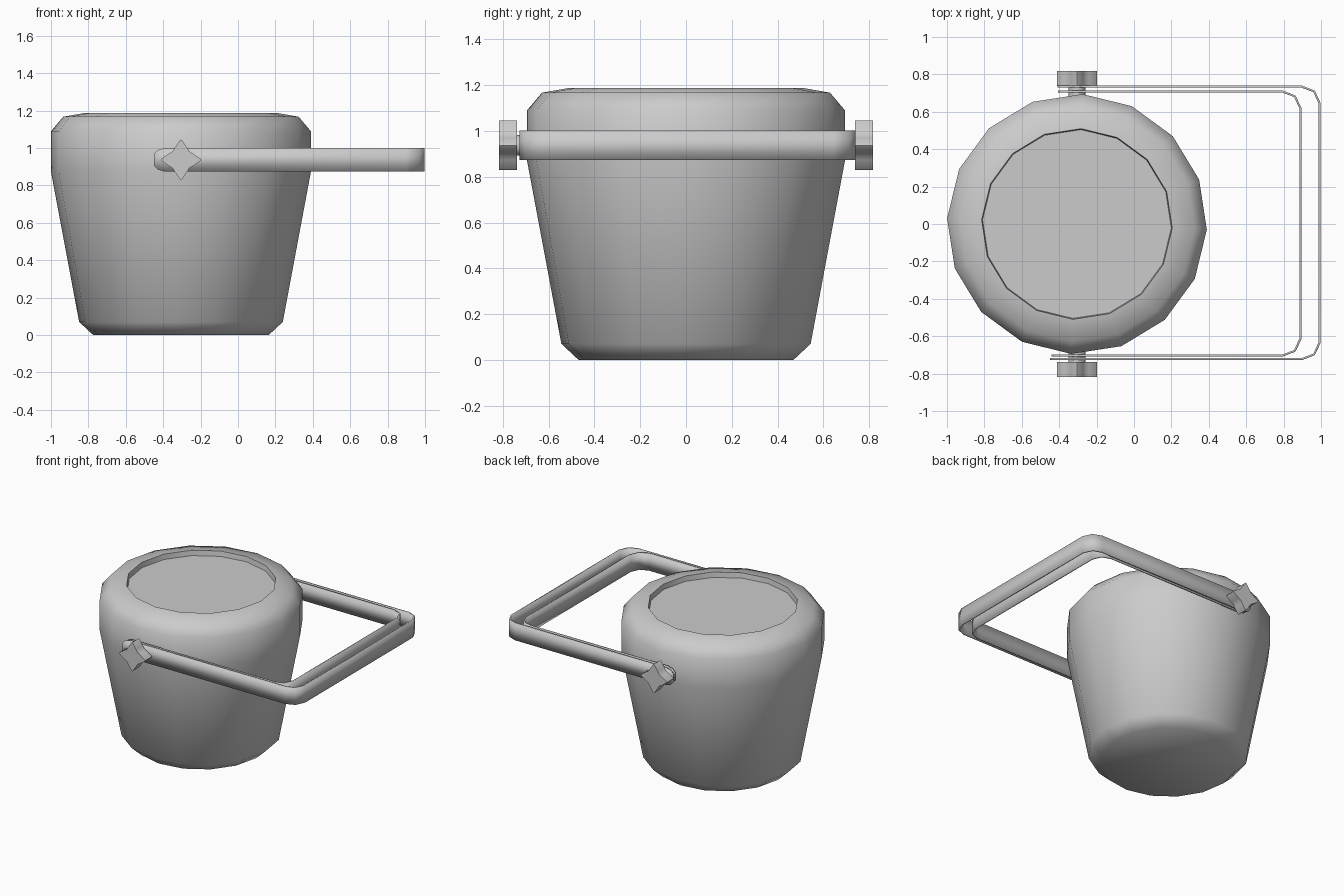
import bpy, bmesh
from math import cos, sin, pi, radians

if "Cube" in bpy.data.objects:
    bpy.data.objects.remove(bpy.data.objects["Cube"])

CX = -0.305      # pot axis
HZ = 0.937       # handle height


def make(name, verts, faces, angle):
    me = bpy.data.meshes.new(name)
    me.from_pydata(verts, [], faces)
    bm = bmesh.new()
    bm.from_mesh(me)
    bmesh.ops.recalc_face_normals(bm, faces=bm.faces)
    bm.to_mesh(me)
    bm.free()
    ob = bpy.data.objects.new(name, me)
    bpy.context.collection.objects.link(ob)
    bpy.ops.object.select_all(action='DESELECT')
    ob.select_set(True)
    bpy.context.view_layer.objects.active = ob
    bpy.ops.object.shade_smooth_by_angle(angle=radians(angle))
    return ob


def loft(name, rings, angle):
    """Closed solid through rings that all have the same point count."""
    n = len(rings[0])
    faces = [tuple(range(n)), tuple(range(n * (len(rings) - 1), n * len(rings)))]
    for r in range(len(rings) - 1):
        for i in range(n):
            j = (i + 1) % n
            faces.append((r * n + i, r * n + j, r * n + n + j, r * n + n + i))
    return make(name, [p for ring in rings for p in ring], faces, angle)


# Pot: 16-sided turned body with a shallow recess in the top
profile = [(0.47, 0), (0.545, 0.07), (0.695, 0.87), (0.695, 1.09),
           (0.63, 1.167), (0.51, 1.188), (0.505, 1.15)]
angles = [radians(-2.5 + 22.5 * i) for i in range(16)]
loft("pot_body", [[(CX + r * cos(a), r * sin(a), z) for a in angles]
                  for r, z in profile], 60)


# Handle: two thin nested U-shaped bands with rounded ends
def band(name, x_end, y_lo, y_hi, tail_lo, tail_hi):
    steps = [(0, 0.03), (0.02, 0.052), (0.06, 0.064)]
    pts = [(tail_lo + d, y_lo, h) for d, h in steps]
    corner = [(0.095, 0), (0.03, 0.025), (0, 0.09)]
    pts += [(x_end - dx, y_lo + dy, 0.064) for dx, dy in corner]
    pts += [(x_end - dx, y_hi - dy, 0.064) for dx, dy in reversed(corner)]
    pts += [(tail_hi + d, y_hi, h) for d, h in reversed(steps)]
    verts = [(x, y, HZ + s * h) for x, y, h in pts for s in (-1, 1)]
    faces = [(2 * i, 2 * i + 2, 2 * i + 3, 2 * i + 1) for i in range(len(pts) - 1)]
    ob = make(name, verts, faces, 50)
    mod = ob.modifiers.new("thickness", 'SOLIDIFY')
    mod.thickness = 0.011
    mod.offset = 0


band("handle_outer_band", 0.993, -0.722, 0.734, -0.45, -0.41)
band("handle_inner_band", 0.89, -0.703, 0.708, -0.44, -0.405)


# Star knobs and pivot pins on both sides
star = []
for k in range(4):
    a = k * pi / 2
    for da, r in ((-0.06, 0.104), (0, 0.108), (0.06, 0.104),
                  (pi / 4 - 0.3, 0.072), (pi / 4, 0.063), (pi / 4 + 0.3, 0.072)):
        star.append((r * cos(a + da), r * sin(a + da)))
pin = [(0.045 * cos(i * pi / 6), 0.045 * sin(i * pi / 6)) for i in range(12)]

for side, label in ((-1, "front"), (1, "back")):
    for part, shape, y0, y1 in (("star_knob", star, 0.738, 0.817),
                                ("pivot_pin", pin, 0.67, 0.745)):
        loft(f"{label}_{part}", [[(CX + x, side * y, HZ + z) for x, z in shape]
                                 for y in (y0, y1)], 40)
